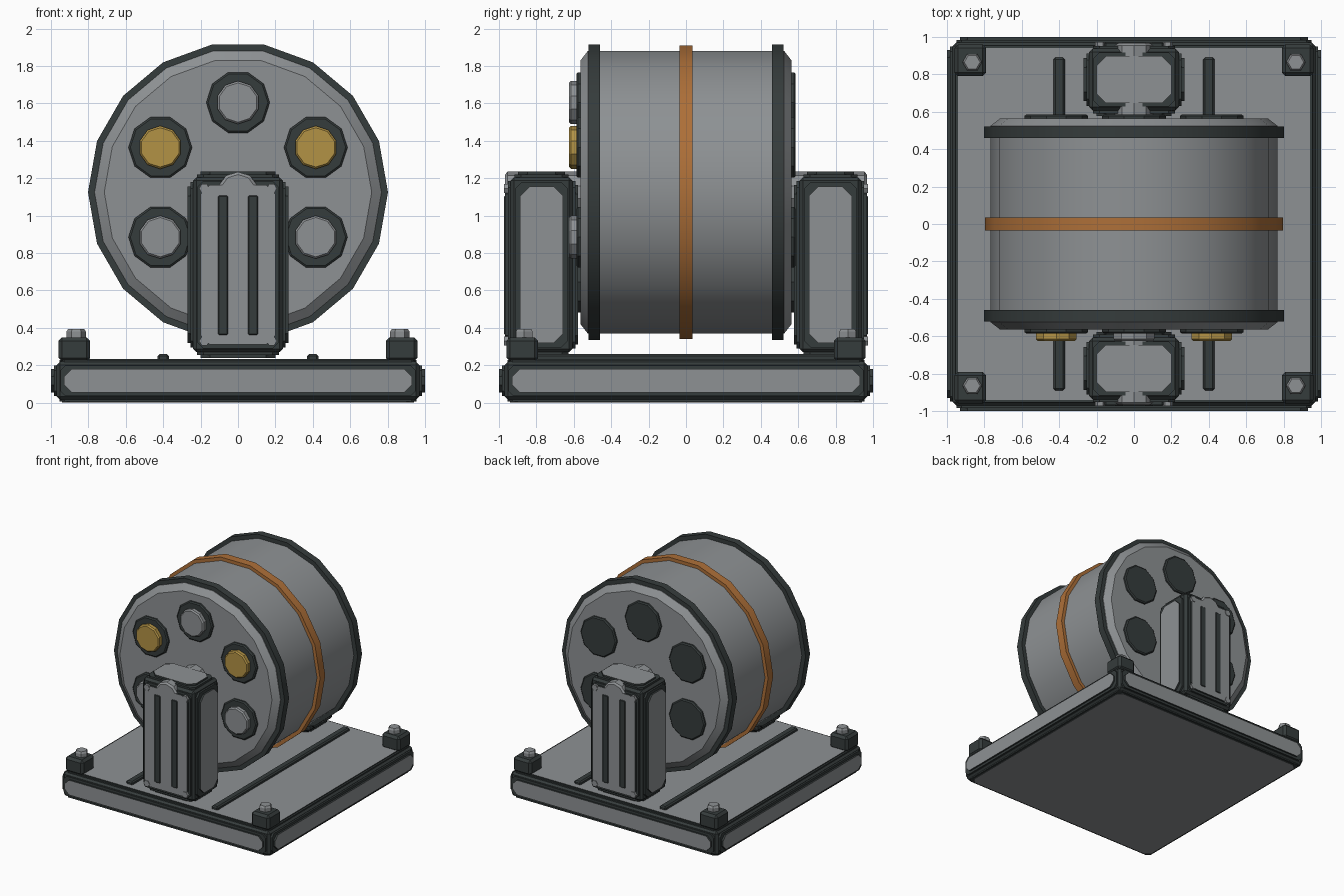
import bpy, bmesh, math
from mathutils import Vector

if "Cube" in bpy.data.objects:
    bpy.data.objects.remove(bpy.data.objects["Cube"])


def material(name, rgb):
    m = bpy.data.materials.new(name)
    m.diffuse_color = (*rgb, 1)
    m.use_nodes = True
    m.node_tree.nodes["Principled BSDF"].inputs["Base Color"].default_value = m.diffuse_color
    return m


GREY = material("steel grey", (0.27, 0.285, 0.295))
DARK = material("dark iron", (0.036, 0.045, 0.045))
ORANGE = material("copper orange", (0.42, 0.16, 0.04))
GOLD = material("brass gold", (0.45, 0.29, 0.06))


def finish(name, bm, *mats):
    bmesh.ops.recalc_face_normals(bm, faces=bm.faces[:])
    me = bpy.data.meshes.new(name)
    bm.to_mesh(me)
    bm.free()
    for m in mats:
        me.materials.append(m)
    ob = bpy.data.objects.new(name, me)
    bpy.context.collection.objects.link(ob)
    return ob


def lathe(name, profile, n, loc, mat, axis="y", phase=0.0, smooth=False):
    """Solid of revolution from (position along axis, radius) pairs."""
    bm = bmesh.new()
    rings = []
    for d, r in profile:
        ring = []
        for i in range(n):
            a = phase + 2 * math.pi * i / n
            u, v = r * math.cos(a), r * math.sin(a)
            p = (u, d, v) if axis == "y" else (u, v, d)
            ring.append(bm.verts.new(Vector(p) + Vector(loc)))
        rings.append(ring)
    for a, b in zip(rings, rings[1:]):
        for i in range(n):
            j = (i + 1) % n
            bm.faces.new((a[i], a[j], b[j], b[i]))
    bm.faces.new(rings[0])
    bm.faces.new(rings[-1])
    ob = finish(name, bm, mat)
    if smooth:
        bpy.ops.object.select_all(action="DESELECT")
        ob.select_set(True)
        bpy.context.view_layer.objects.active = ob
        bpy.ops.object.shade_smooth_by_angle(angle=math.radians(30))
    return ob


def add_box(bm, centre, half, bevel):
    verts = bmesh.ops.create_cube(bm, size=1)["verts"]
    for v in verts:
        v.co = Vector([c + 2 * h * k for c, h, k in zip(centre, half, v.co)])
    edges = list({e for v in verts for e in v.link_edges})
    bmesh.ops.bevel(bm, geom=edges, offset=bevel, segments=1, affect="EDGES")


def box(name, centre, half, bevel, mat):
    bm = bmesh.new()
    add_box(bm, centre, half, bevel)
    return finish(name, bm, mat)


def add_plate(bm, centre, half, axis, sign, margin, chamfer, height, cap):
    """Eight-sided plate raised from one side of a box."""
    ua, va = [k for k in range(3) if k != axis]
    u, v, c = half[ua] - margin, half[va] - margin, chamfer
    outline = [(u, v - c), (u - c, v), (c - u, v), (-u, v - c),
               (-u, c - v), (c - u, -v), (u - c, -v), (u, c - v)]
    rings = []
    for h in (-0.005, height):
        ring = []
        for a, b in outline:
            p = list(centre)
            p[axis] += sign * (half[axis] + h)
            p[ua] += a
            p[va] += b
            ring.append(bm.verts.new(p))
        rings.append(ring)
    lo, hi = rings
    for i in range(8):
        j = (i + 1) % 8
        bm.faces.new((lo[i], lo[j], hi[j], hi[i]))
    bm.faces.new(lo)
    bm.faces.new(hi).material_index = cap


def panel_box(name, centre, half, raises, margins, chamfer):
    """Dark bevelled box with a dark step and a grey panel on all six sides."""
    bm = bmesh.new()
    add_box(bm, centre, half, 0.018)
    for axis in range(3):
        for sign in (-1, 1):
            r, m = raises[axis], margins[axis]
            add_plate(bm, centre, half, axis, sign, m * 0.5, chamfer * 0.7, r * 0.5, 0)
            add_plate(bm, centre, half, axis, sign, m, chamfer, r, 1)
    return finish(name, bm, DARK, GREY)


# Base with corner blocks, bolts and rails
panel_box("base", (0, 0, 0.1175), (0.97, 0.97, 0.1025), (0.03, 0.03, 0.015),
          (0.04, 0.04, 0.03), 0.04)
for sx in (-1, 1):
    box("base_rail", (sx * 0.4, 0, 0.24), (0.03, 0.89, 0.02), 0.01, DARK)
    for sy in (-1, 1):
        x, y = sx * 0.875, sy * 0.875
        box("corner_block", (x, y, 0.285), (0.085, 0.085, 0.065), 0.02, DARK)
        lathe("corner_bolt", [(0.34, 0.052), (0.38, 0.052), (0.395, 0.042)], 6,
              (sx * 0.865, sy * 0.865, 0), GREY, "z")

# Drum with rims and centre band
CZ = 1.125
lathe("drum_body", [(-0.565, 0.715), (-0.525, 0.767), (0.525, 0.767), (0.565, 0.715)],
      18, (0, 0, CZ), GREY, smooth=True)
for s in (-1, 1):
    lathe("drum_rim", [(s * 0.46, 0.802), (s * 0.52, 0.802)], 18, (0, 0, CZ), DARK, smooth=True)
lathe("drum_band", [(-0.035, 0.796), (0.035, 0.796)], 18, (0, 0, CZ), ORANGE, smooth=True)

# Six sockets on each end, front ones with plugs
for k in range(6):
    a = math.radians(30 + 60 * k)
    loc = (0.48 * math.cos(a), 0, CZ + 0.48 * math.sin(a))
    for s in (-1, 1):
        lathe("socket", [(s * 0.55, 0.17), (s * 0.578, 0.17), (s * 0.586, 0.16)], 10, loc, DARK)
    lathe("socket_plug", [(-0.57, 0.115), (-0.615, 0.115), (-0.625, 0.105)], 10, loc,
          GOLD if k in (0, 2) else GREY, phase=math.pi / 2)

# Supports at front and back with axle, slats and rivets
for s in (-1, 1):
    panel_box("support", (0, s * 0.772, 0.7375), (0.24, 0.165, 0.4675), (0.03, 0.03, 0.03),
              (0.05, 0.04, 0.04), 0.05)
    lathe("axle", [(s * 0.5, 0.11), (s * 0.955, 0.11), (s * 0.967, 0.095)], 10,
          (0, 0, CZ), GREY, phase=math.pi / 2)
    for sx in (-1, 1):
        box("support_slat", (sx * 0.08, s * 0.955, 0.735), (0.03, 0.017, 0.375), 0.008, DARK)
        for z in (0.33, 1.145):
            lathe("support_rivet", [(s * 0.93, 0.028), (s * 0.972, 0.028)], 6,
                  (sx * 0.18, 0, z), GREY)
